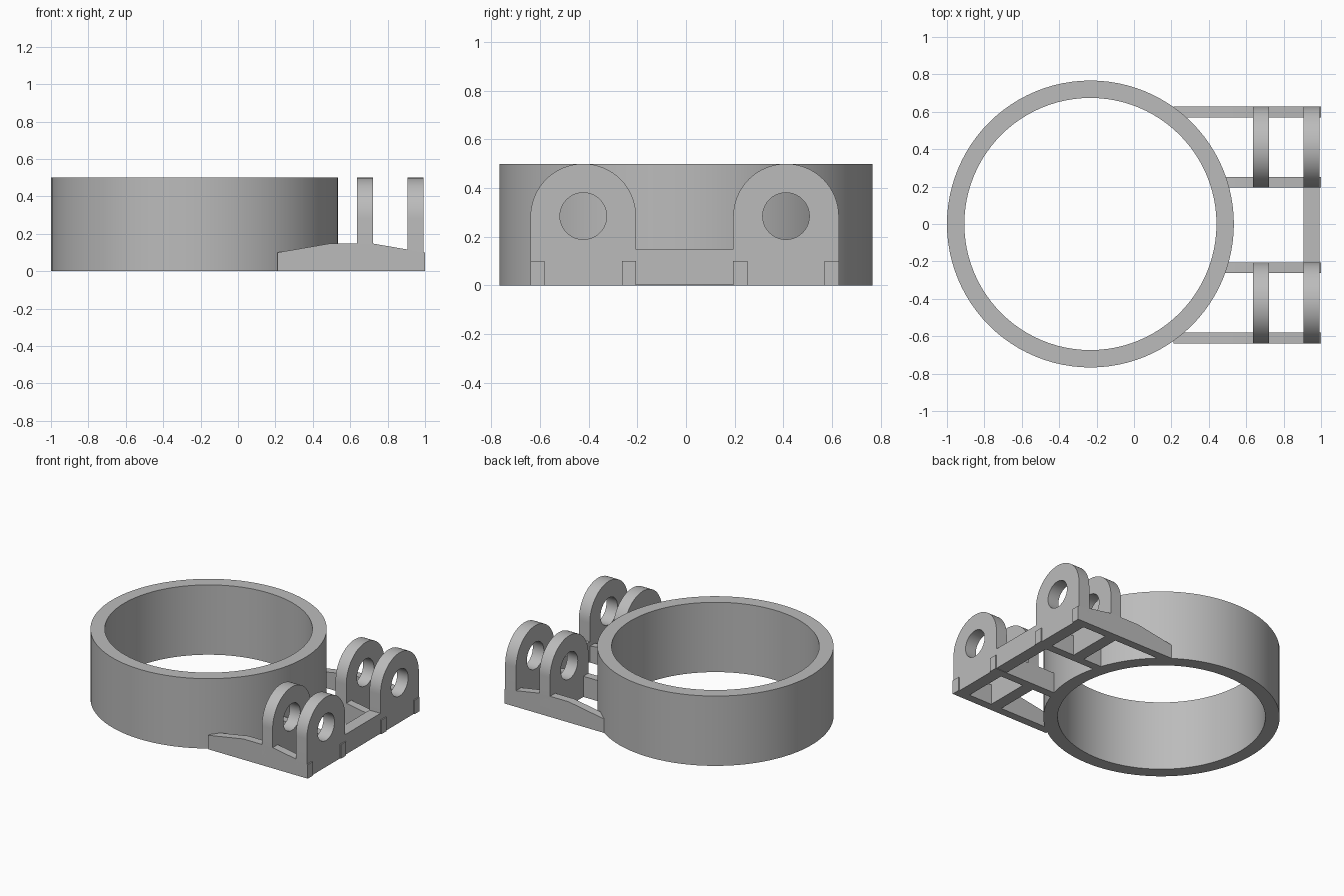
import bpy
import bmesh
from math import pi, sin, cos

default = bpy.data.objects.get("Cube")
if default:
    bpy.data.objects.remove(default, do_unlink=True)

gray = bpy.data.materials.new("plain gray")
gray.use_nodes = True
gray.diffuse_color = (0.5, 0.5, 0.5, 1)
gray.node_tree.nodes["Principled BSDF"].inputs["Base Color"].default_value = (0.5, 0.5, 0.5, 1)


def arc(cu, cv, r, start, end, steps):
    """Points along an arc, both ends included."""
    angles = [start + (end - start) * i / steps for i in range(steps + 1)]
    return [(cu + r * cos(a), cv + r * sin(a)) for a in angles]


def circle(cu, cv, r, steps):
    return arc(cu, cv, r, 0, 2 * pi, steps)[:-1]


def prism(name, loops, low, high, axes):
    """Fill an outline (with optional hole) and extrude it; axes names u, v and depth."""
    order = [axes.index(a) for a in "xyz"]
    bm = bmesh.new()
    edges = []
    for loop in loops:
        verts = [bm.verts.new((u, v, low)) for u, v in loop]
        edges += [bm.edges.new((verts[i - 1], verts[i])) for i in range(len(verts))]
    bmesh.ops.triangle_fill(bm, edges=edges, use_beauty=True, normal=(0, 0, 1))
    grown = bmesh.ops.extrude_face_region(bm, geom=bm.faces[:])["geom"]
    for item in grown:
        if isinstance(item, bmesh.types.BMVert):
            item.co.z = high
    for v in bm.verts:
        v.co = [v.co[i] for i in order]
    bmesh.ops.recalc_face_normals(bm, faces=bm.faces[:])
    mesh = bpy.data.meshes.new(name)
    bm.to_mesh(mesh)
    bm.free()
    mesh.materials.append(gray)
    obj = bpy.data.objects.new(name, mesh)
    bpy.context.collection.objects.link(obj)
    bpy.ops.object.select_all(action="DESELECT")
    obj.select_set(True)
    bpy.context.view_layer.objects.active = obj
    bpy.ops.object.shade_smooth_by_angle(angle=pi / 6)
    return obj


# Open ring
prism("ring", [circle(-0.233, 0, 0.767, 96), circle(-0.233, 0, 0.674, 96)], 0, 0.5, "xyz")

# Rib profiles: long outer ones, short inner ones that end inside the ring wall
tail = [(1.0, 0), (1.0, 0.1), (0.72, 0.148), (0.49, 0.148)]
outer_rib = [(0.21, 0)] + tail + [(0.21, 0.1)]
inner_rib = [(0.45, 0)] + tail + [(0.45, 0.14)]

# Two hinge brackets, each with two ribs and two pierced lugs
radius = 0.217
for side, mid, sign in (("left", 0.411, 1), ("right", -0.422, -1)):
    for name, profile, way in (("outer", outer_rib, sign), ("inner", inner_rib, -sign)):
        ends = sorted((mid + way * radius, mid + way * (radius - 0.058)))
        prism(f"{side}_{name}_rib", [profile], ends[0], ends[1], "xzy")
    outline = [(mid - radius, 0), (mid + radius, 0)] + arc(mid, 0.283, radius, 0, pi, 32)
    hole = circle(mid, 0.285, 0.096, 40)
    for name, low, high in (("inner", 0.637, 0.722), ("outer", 0.906, 0.993)):
        prism(f"{side}_{name}_lug", [outline, hole], low, high, "yzx")

# Cross bar joining the outer lugs
bar = [(-0.21, 0.003), (0.2, 0.003), (0.2, 0.148), (-0.21, 0.148)]
prism("cross_bar", [bar], 0.906, 0.993, "yzx")
